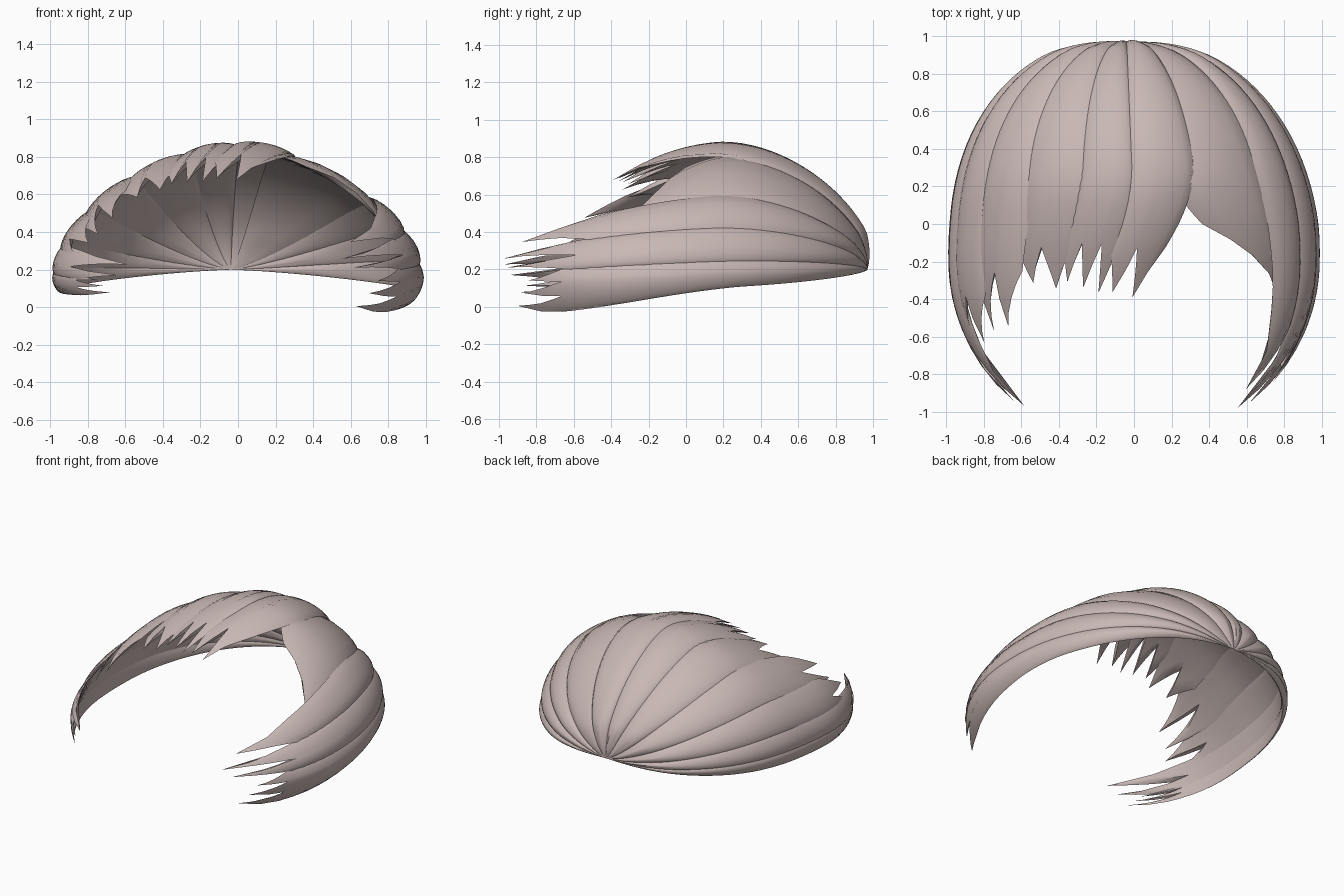
import bpy, bmesh, math
from mathutils import Vector

if "Cube" in bpy.data.objects:
    bpy.data.objects.remove(bpy.data.objects["Cube"])

hair = bpy.data.materials.new("dusty_beige")
hair.diffuse_color = (0.58, 0.48, 0.46, 1)
hair.use_nodes = True
hair.node_tree.nodes["Principled BSDF"].inputs["Base Color"].default_value = hair.diffuse_color

POLE_Y = 0.97      # all locks gather at the back of the head
ROWS = 32
CENTER = Vector((0, 0, 0.2))


def power(v, e):
    return math.copysign(abs(v) ** e, v)


def scalp(a, y):
    """Point on the head dome at angle a (0 right, 90 top, 180 left) and depth y."""
    tw, pw = ((y + 0.2) / 1.17, 2.2) if y > -0.2 else ((-y - 0.2) / 0.99, 2.0)
    w = 0.968 * max(0, 1 - abs(tw) ** pw) ** (1 / pw)
    th = abs(y - 0.15) / (0.82 if y > 0.15 else 1.35)
    p = 1.7 if y > 0.15 else 2.0
    h = 0.68 * max(0, 1 - th ** p) ** (1 / p)
    r = math.radians(a)
    return Vector((w * power(math.cos(r), 1.13) - 0.04 * max(0, y), y,
                   0.17 + 0.03 * y + h * power(math.sin(r), 1.13)))


def lock(name, lo, hi, sweep_lo, sweep_hi, tip, notch, teeth=1,
         flip=False, lift=0.0, droop=0.0, bulge=0.035):
    """Closed, lens-shaped lock from the pole to a row of pointed tips."""
    # column positions across the lock, with the front end of each column
    cols = []
    steps = (0.0, 0.12, 0.25, 0.45, 0.65, 0.83)
    for k in range(teeth):
        for f in steps:
            g = f / 0.25 if f < 0.25 else (1 - f) / 0.75
            stagger = 0.03 * k
            cols.append(((k + f) / teeth, notch + (tip + stagger - notch) * g))
    cols.append((1.0, notch))
    if flip:
        cols = [(1 - u, e) for u, e in reversed(cols)]

    bm = bmesh.new()
    n = len(cols)
    outer, inner = [], []
    for i in range(ROWS + 1):
        s = i / ROWS
        ro, ri = [], []
        for j, (u, end) in enumerate(cols):
            y = POLE_Y - (POLE_Y - end) * s ** 1.8
            t = (POLE_Y - y) / (POLE_Y - tip)
            sw = min(1.6, max(0, (0.3 - y) / 0.67)) ** 1.5
            a = (lo + sweep_lo * sw) * (1 - u) + (hi + sweep_hi * sw) * u
            p = scalp(a, y)
            d = (p - CENTER).normalized()
            ramp = min(1, 5 * s)
            lens = (1 - (2 * u - 1) ** 2) ** 0.7
            fade = 1 - t ** 5
            p += d * (lift * ramp)
            p -= Vector((d.x, 0, d.z)) * droop * t ** 4
            vo = bm.verts.new(p + d * bulge * lens * ramp * fade)
            rim = j in (0, n - 1) or i in (0, ROWS)
            vi = vo if rim else bm.verts.new(p - d * 0.016 * lens * ramp * fade)
            ro.append(vo)
            ri.append(vi)
        outer.append(ro)
        inner.append(ri)
    for i in range(ROWS):
        for j in range(n - 1):
            for grid, back in ((outer, False), (inner, True)):
                q = [grid[i][j], grid[i][j + 1], grid[i + 1][j + 1], grid[i + 1][j]]
                if back:
                    q.reverse()
                if bm.faces.get(q) is None:
                    bm.faces.new(q)
    bmesh.ops.remove_doubles(bm, verts=bm.verts, dist=0.0004)
    bmesh.ops.recalc_face_normals(bm, faces=bm.faces)
    me = bpy.data.meshes.new(name)
    bm.to_mesh(me)
    bm.free()
    me.materials.append(hair)
    ob = bpy.data.objects.new(name, me)
    bpy.context.collection.objects.link(ob)
    bpy.context.view_layer.objects.active = ob
    ob.select_set(True)
    bpy.ops.object.shade_smooth_by_angle(angle=math.radians(40))
    ob.select_set(False)


# right side locks, from the hem up to the parting
lock("right_hem_lock", -8, 9, -8, -1, -0.90, -0.66, 3, bulge=0.025)
lock("right_middle_lock", 6, 25, 0, -1, -0.98, -0.58, 2, flip=True, bulge=0.03)
lock("right_upper_lock", 22, 41, 0, -4, -0.88, -0.48, 1, flip=True, bulge=0.03)
lock("right_parting_lock", 37, 76, -9, -40, -0.36, 0.0, 1,
     lift=-0.012, droop=0.05, bulge=0.04)

# fringe swept to the left over the parting
lock("fringe_right_lock", 66, 91, 22, 18, -0.38, -0.12, 2,
     lift=0.022, droop=0.15)
lock("fringe_middle_lock", 88, 110, 17, 15, -0.36, -0.10, 3,
     lift=0.014, droop=0.13)
lock("fringe_left_lock", 107, 131, 14, 8, -0.34, -0.12, 2,
     lift=0.008, droop=0.10)

# left side locks, from the fringe down to the hem
lock("left_upper_lock", 127, 150, 6, 3, -0.57, -0.25, 2, flip=True,
     lift=0.004, droop=0.05)
lock("left_temple_lock", 146, 167, 2, 2, -0.66, -0.38, 2, flip=True)
lock("left_middle_lock", 162, 180, 0, 1, -0.97, -0.60, 2, bulge=0.03)
lock("left_hem_lock", 174, 188, 1, 2, -0.89, -0.66, 3, flip=True, bulge=0.025)
